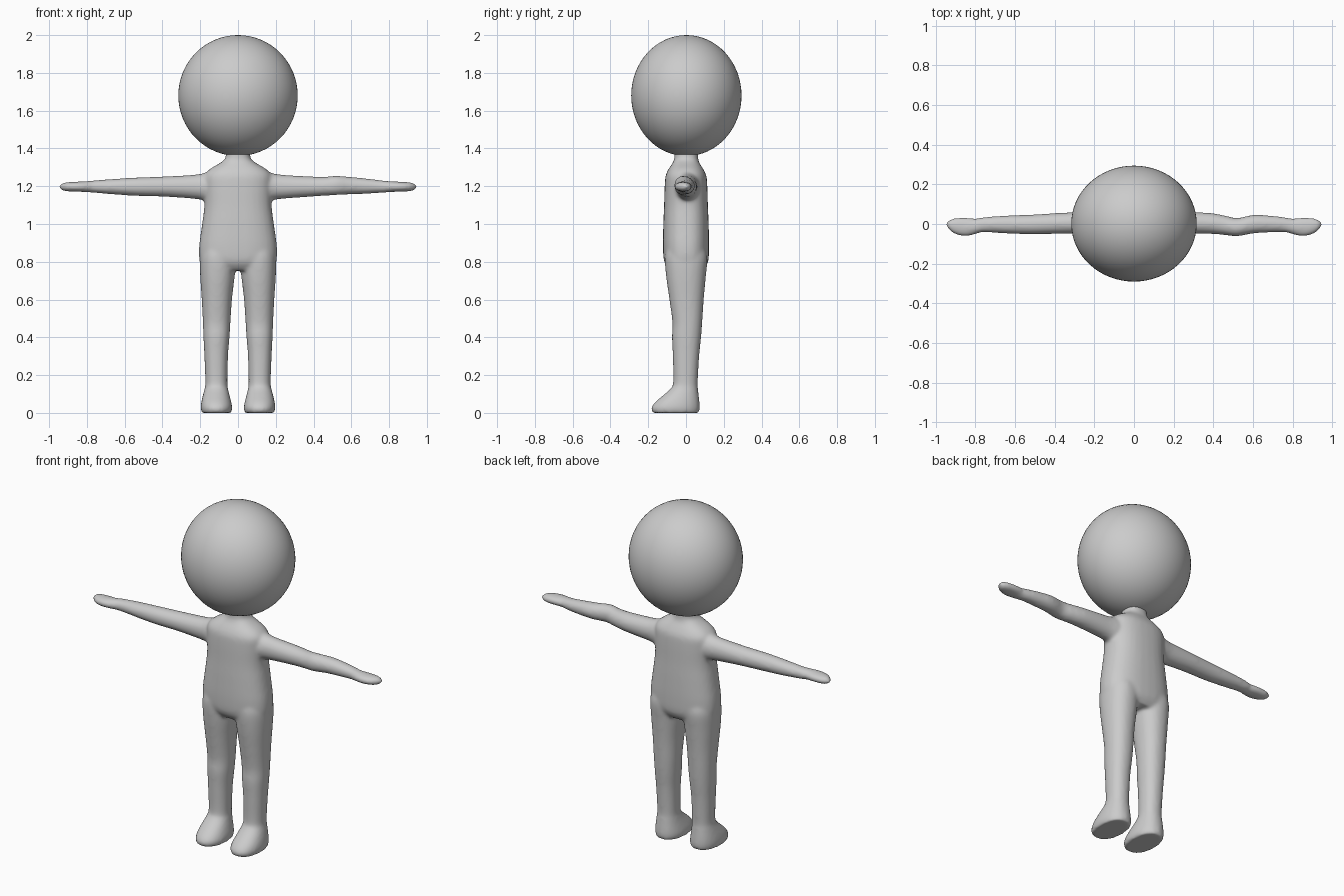
import bpy, bmesh, math
from mathutils import Vector

clay = bpy.data.materials.new("plain_grey")
clay.diffuse_color = (0.6, 0.6, 0.6, 1)


def refine(rows, steps=5):
    """Smooth a list of section rows with a Catmull-Rom curve."""
    out = []
    for i in range(len(rows) - 1):
        p0, p1 = rows[max(i - 1, 0)], rows[i]
        p2, p3 = rows[i + 1], rows[min(i + 2, len(rows) - 1)]
        for s in range(steps):
            t = s / steps
            out.append([0.5 * (2 * b + (c - a) * t + (2 * a - 5 * b + 4 * c - d) * t * t
                               + (3 * b - a - 3 * c + d) * t ** 3)
                        for a, b, c, d in zip(p0, p1, p2, p3)])
    return out + [list(rows[-1])]


def loft(bm, rows, place, power=2.0, n=32):
    """Rows: position, low and high limit on the first and second cross axes."""
    rings = []
    for pos, a0, a1, b0, b1 in rows:
        ring = []
        for k in range(n):
            c, s = math.cos(math.tau * k / n), math.sin(math.tau * k / n)
            u = math.copysign(abs(c) ** (2 / power), c)
            v = math.copysign(abs(s) ** (2 / power), s)
            a = (a0 + a1) / 2 + u * (a1 - a0) / 2
            b = (b0 + b1) / 2 + v * (b1 - b0) / 2
            ring.append(bm.verts.new(place(pos, a, b)))
        rings.append(ring)
    for r, q in zip(rings, rings[1:]):
        for k in range(n):
            bm.faces.new((r[k], r[(k + 1) % n], q[(k + 1) % n], q[k]))
    bm.faces.new(rings[0][::-1])
    bm.faces.new(rings[-1])


bm = bmesh.new()

# torso, shoulders and neck: z, x limits, y limits
torso = [(z, -x, x, y0, y1) for z, x, y0, y1 in [
    (0.755, 0.17, -0.085, 0.09), (0.80, 0.202, -0.115, 0.117),
    (0.88, 0.206, -0.122, 0.122), (1.00, 0.19, -0.12, 0.12),
    (1.10, 0.178, -0.116, 0.116), (1.20, 0.18, -0.113, 0.113),
    (1.255, 0.178, -0.108, 0.108), (1.29, 0.15, -0.093, 0.092),
    (1.325, 0.092, -0.07, 0.07), (1.35, 0.066, -0.062, 0.064),
    (1.40, 0.064, -0.062, 0.064)]]
loft(bm, refine(torso), lambda p, a, b: (a, b, p), 2.4)

# legs with feet: z, x limits, y limits
leg = [(0.0, 0.036, 0.192, -0.178, 0.070), (0.025, 0.030, 0.198, -0.184, 0.073),
       (0.055, 0.035, 0.195, -0.165, 0.072), (0.09, 0.044, 0.187, -0.125, 0.068),
       (0.125, 0.052, 0.178, -0.085, 0.064), (0.16, 0.056, 0.173, -0.068, 0.062),
       (0.30, 0.053, 0.178, -0.070, 0.070), (0.40, 0.045, 0.183, -0.074, 0.080),
       (0.48, 0.040, 0.186, -0.072, 0.086), (0.60, 0.032, 0.192, -0.088, 0.094),
       (0.72, 0.018, 0.200, -0.105, 0.105), (0.82, 0.010, 0.202, -0.112, 0.114),
       (0.88, 0.02, 0.19, -0.10, 0.10)]
for side in (-1, 1):
    loft(bm, refine(leg), lambda p, a, b: (side * a, b, p), 2.2)

# arms with mitten hands: x, y limits, z limits; one elbow bends slightly
shoulder = [(0.08, -0.07, 0.08, 1.11, 1.28), (0.17, -0.058, 0.070, 1.122, 1.272),
            (0.22, -0.051, 0.063, 1.132, 1.262), (0.38, -0.050, 0.056, 1.144, 1.252)]
straight = [(0.52, -0.052, 0.047, 1.148, 1.247), (0.64, -0.048, 0.043, 1.155, 1.240)]
bent = [(0.46, -0.056, 0.042, 1.150, 1.250), (0.52, -0.062, 0.030, 1.153, 1.255),
        (0.60, -0.048, 0.046, 1.157, 1.249), (0.68, -0.043, 0.043, 1.160, 1.241)]
hand = [(0.76, -0.042, 0.034, 1.165, 1.231), (0.80, -0.052, 0.027, 1.168, 1.227),
        (0.85, -0.063, 0.033, 1.171, 1.224), (0.90, -0.052, 0.030, 1.172, 1.222),
        (0.93, -0.032, 0.022, 1.178, 1.216), (0.946, -0.012, 0.008, 1.190, 1.204)]
for side, elbow in ((-1, straight), (1, bent)):
    loft(bm, refine(shoulder + elbow + hand), lambda p, a, b: (side * p, a, b))

bmesh.ops.recalc_face_normals(bm, faces=bm.faces[:])
mesh = bpy.data.meshes.new("body")
bm.to_mesh(mesh)
bm.free()
body = bpy.data.objects.new("body", mesh)
bpy.context.collection.objects.link(body)
mesh.materials.append(clay)

# fuse limbs and torso into one soft skin
skin = body.modifiers.new("fuse", 'REMESH')
skin.mode = 'VOXEL'
skin.voxel_size = 0.009
skin.use_smooth_shade = True
soft = body.modifiers.new("soften", 'SMOOTH')
soft.factor = 0.5
soft.iterations = 10

# large round head
bpy.ops.mesh.primitive_uv_sphere_add(segments=64, ring_count=32, radius=1,
                                     location=(0, 0.002, 1.68))
head = bpy.context.object
head.name = "head"
head.scale = (0.316, 0.292, 0.32)
head.data.materials.append(clay)
bpy.ops.object.shade_smooth()
